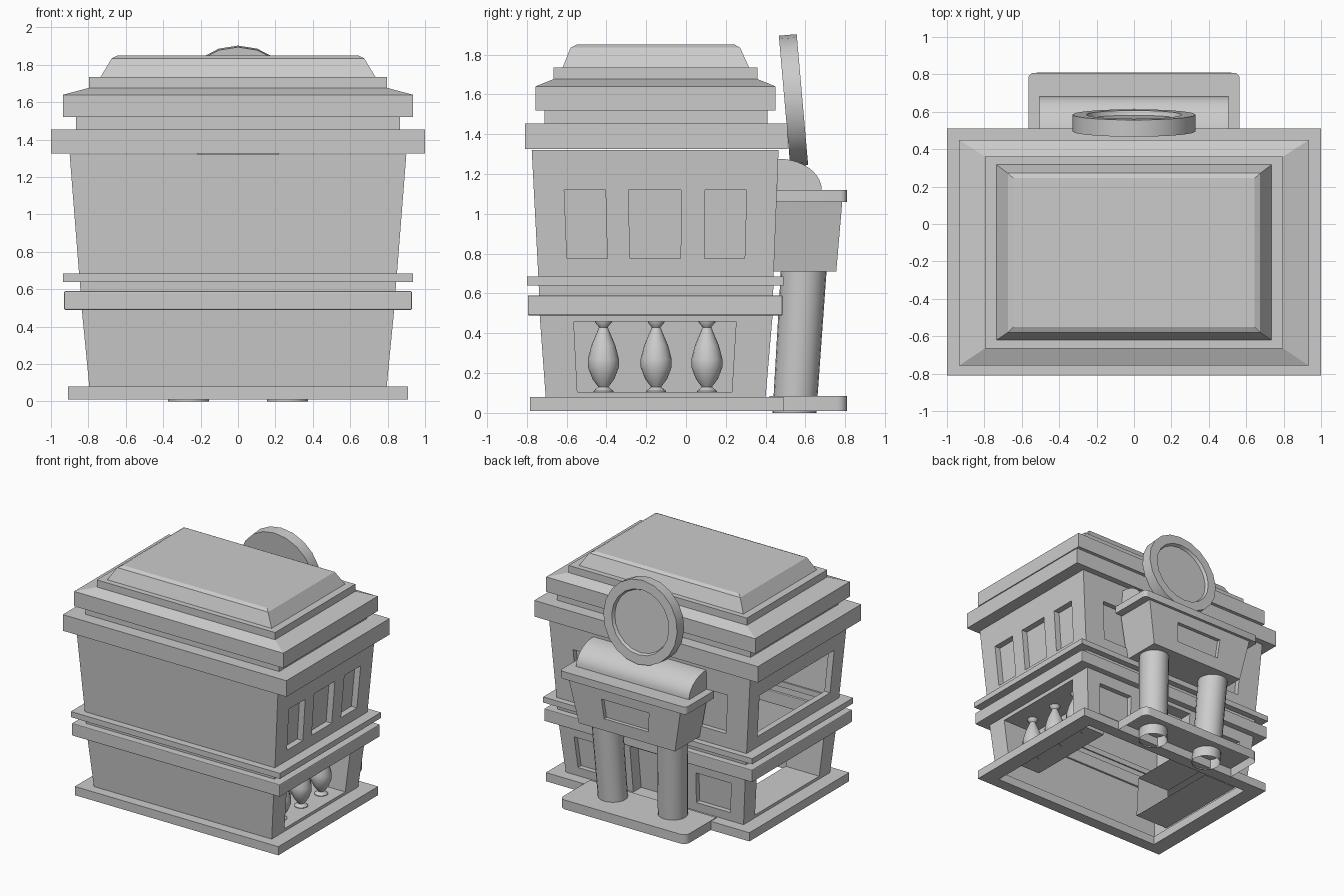
import bpy, bmesh, math
from mathutils import Matrix, Vector

if "Cube" in bpy.data.objects:
    bpy.data.objects.remove(bpy.data.objects["Cube"])


def finish(name, bm, smooth=False, bevel=0):
    bmesh.ops.remove_doubles(bm, verts=bm.verts, dist=1e-5)
    bmesh.ops.recalc_face_normals(bm, faces=bm.faces)
    me = bpy.data.meshes.new(name)
    bm.to_mesh(me)
    bm.free()
    ob = bpy.data.objects.new(name, me)
    bpy.context.collection.objects.link(ob)
    if bevel:
        m = ob.modifiers.new("bevel", "BEVEL")
        m.width, m.segments = bevel, 2
    if smooth:
        bpy.ops.object.select_all(action='DESELECT')
        bpy.context.view_layer.objects.active = ob
        ob.select_set(True)
        bpy.ops.object.shade_smooth_by_angle(angle=math.radians(40))
    return ob


def loft(name, rings, bottom=False, top=False, closed=False, bevel=0):
    """Skin rectangular rings given as (z, half width, y min, y max)."""
    bm = bmesh.new()
    loops = [[bm.verts.new(p) for p in ((-h, a, z), (h, a, z), (h, b, z), (-h, b, z))]
             for z, h, a, b in rings]
    pairs = list(zip(loops, loops[1:])) + ([(loops[-1], loops[0])] if closed else [])
    for lo, hi in pairs:
        for i in range(4):
            j = (i + 1) % 4
            bm.faces.new((lo[i], lo[j], hi[j], hi[i]))
    if bottom:
        bm.faces.new(loops[0][::-1])
    if top:
        bm.faces.new(loops[-1])
    return finish(name, bm, bevel=bevel)


def walls(name, lo, hi, holes, caps=False):
    """Four tapered walls; holes[side] = (u0, u1, z0, z1, depth, has_back)."""
    bm = bmesh.new()

    def point(side, u, z, d=0):
        t = (z - lo[0]) / (hi[0] - lo[0])
        h, a, b = (lo[k] + (hi[k] - lo[k]) * t for k in (1, 2, 3))
        c, r = (a + b) / 2, (b - a) / 2
        return {"right": (h - d, c + u * r, z), "left": (-h + d, c + u * r, z),
                "back": (u * h, b - d, z), "front": (u * h, a + d, z)}[side]

    def quad(*pts):
        bm.faces.new([bm.verts.new(p) for p in pts])

    for side in ("right", "left", "back", "front"):
        hs = holes.get(side, [])
        us = sorted({-1, 1, *(h[0] for h in hs), *(h[1] for h in hs)})
        zs = sorted({lo[0], hi[0], *(h[2] for h in hs), *(h[3] for h in hs)})
        for u0, u1 in zip(us, us[1:]):
            for z0, z1 in zip(zs, zs[1:]):
                u, z = (u0 + u1) / 2, (z0 + z1) / 2
                if not any(h[0] < u < h[1] and h[2] < z < h[3] for h in hs):
                    quad(*(point(side, *p) for p in ((u0, z0), (u1, z0), (u1, z1), (u0, z1))))
        for u0, u1, z0, z1, d, back in hs:
            cs = [(u0, z0), (u1, z0), (u1, z1), (u0, z1)]
            for p, q in zip(cs, cs[1:] + cs[:1]):
                quad(point(side, *p), point(side, *q), point(side, *q, d), point(side, *p, d))
            if back:
                quad(*(point(side, *p, d) for p in cs))
    if caps:
        for z in (lo[0], hi[0]):
            quad(*(point(s, u, z) for s, u in (("front", -1), ("front", 1), ("back", 1), ("back", -1))))
    return finish(name, bm)


def rounded_slab(name, z0, z1, hx, y0, y1, r, open_bottom=False):
    bm = bmesh.new()
    pts = [(-hx, y0), (hx, y0)]
    for sx, start in ((1, 0), (-1, 90)):
        for i in range(5):
            a = math.radians(start + 22.5 * i)
            pts.append((sx * (hx - r) + r * math.cos(a), y1 - r + r * math.sin(a)))
    lo = [bm.verts.new((x, y, z0)) for x, y in pts]
    hi = [bm.verts.new((x, y, z1)) for x, y in pts]
    for i in range(len(pts)):
        j = (i + 1) % len(pts)
        bm.faces.new((lo[i], lo[j], hi[j], hi[i]))
    bm.faces.new(hi)
    if not open_bottom:
        bm.faces.new(lo[::-1])
    return finish(name, bm, smooth=True)


def lathe(name, profile, segs, matrix):
    """Revolve (radius, height) points about z, then place."""
    bm = bmesh.new()
    vs = [bm.verts.new((r, 0, z)) for r, z in profile]
    es = [bm.edges.new(p) for p in zip(vs, vs[1:])]
    bmesh.ops.spin(bm, geom=vs + es, cent=(0, 0, 0), axis=(0, 0, 1),
                   angle=2 * math.pi, steps=segs)
    bmesh.ops.transform(bm, matrix=matrix, verts=bm.verts)
    return finish(name, bm, smooth=True)


# Hollow plinth ring
loft("plinth", [(.01, .78, -.69, .39), (.01, .91, -.785, .49),
                (.08, .91, -.785, .49), (.08, .78, -.69, .39)], closed=True)

# Lower storey: baluster niche, open side, back windows and doorway
walls("lower_walls", (.08, .795, -.705, .40), (.49, .835, -.735, .435), {
    "right": [(-.71, .69, .105, .46, .3, True)],
    "left": [(-.74, .74, .105, .46, .3, False)],
    "back": [(-.85, -.47, .15, .40, .04, True), (.47, .85, .15, .40, .04, True),
             (-.24, .24, .08, .46, .1, True)]})

# String courses between storeys
loft("lower_band", [(.49, .82, -.72, .42), (.49, .93, -.795, .485),
                    (.59, .93, -.795, .485), (.59, .82, -.72, .42)], closed=True, bevel=.006)
loft("band_neck", [(.59, .842, -.738, .436), (.64, .846, -.74, .44)])
loft("upper_band", [(.64, .83, -.73, .42), (.64, .935, -.80, .49),
                    (.685, .935, -.80, .49), (.685, .83, -.73, .42)], closed=True)

# Upper storey: three side windows, open side, back windows
walls("upper_walls", (.685, .85, -.742, .44), (1.32, .90, -.775, .465), {
    "right": [(a, b, .775, 1.12, .05, True) for a, b in ((-.75, -.41), (-.22, .21), (.41, .75))],
    "left": [(-.78, .78, .775, 1.12, .05, False)],
    "back": [(-.78, -.45, .8, 1.12, .04, True), (.45, .78, .8, 1.12, .04, True)]})

# Cornice and stepped roof
loft("cornice_and_roof", [
    (1.325, .90, -.77, .465), (1.325, 1, -.81, .51), (1.455, 1, -.81, .51),
    (1.455, .865, -.71, .41), (1.52, .865, -.71, .41),
    (1.52, .935, -.757, .45), (1.64, .935, -.757, .45), (1.677, .797, -.665, .36),
    (1.735, .797, -.665, .36), (1.735, .735, -.62, .317),
    (1.835, .675, -.58, .272), (1.85, .645, -.55, .245)], bottom=True, top=True)

# Balusters in the side niche
vase = [(0, .1), (.05, .1), (.05, .11), (.025, .13), (.055, .17), (.078, .23), (.078, .27),
        (.06, .34), (.03, .41), (.022, .43), (.042, .455), (.042, .46)]
for i, y in enumerate((-.415, -.15, .105)):
    lathe(f"baluster_{i}", vase, 16, Matrix.Translation((.67, y, 0)))

# Porch: base, leaning columns, block with sign recess, cap
rounded_slab("porch_base", .01, .085, .565, .42, .81, .05, open_bottom=True)
for side, s in (("left", -1), ("right", 1)):
    lean = Matrix.Identity(4)
    lean[0][2], lean[1][2] = s * .04, .065
    lathe(f"{side}_column", [(.11, 0), (.115, .72)], 20,
          Matrix.Translation((s * .265, .545, 0)) @ lean)
walls("porch_block", (.71, .43, .43, .755), (1.06, .5, .44, .785),
      {"back": [(-.44, .44, .81, .97, .03, True)]}, caps=True)
rounded_slab("porch_cap", 1.06, 1.12, .565, .45, .808, .03)

# Curved porch roof
bm = bmesh.new()
arc = [(.46, 1.12)] + [(.46 + .222 * math.sin(a), 1.12 + .157 * math.cos(a))
                       for a in (math.pi / 2 * i / 10 for i in range(11))]
face = bm.faces.new([bm.verts.new((-.505, y, z)) for y, z in arc])
ext = bmesh.ops.extrude_face_region(bm, geom=[face], use_keep_orig=True)
bmesh.ops.translate(bm, vec=(1.01, 0, 0),
                    verts=[g for g in ext["geom"] if isinstance(g, bmesh.types.BMVert)])
finish("porch_vault", bm, smooth=True)

# Round blank sign leaning back above the porch
lathe("round_sign", [(0, -.045), (.33, -.045), (.33, .045), (.255, .045), (.245, .02), (0, .02)], 20,
      Matrix.Translation((0, .54, 1.57)) @ Matrix.Rotation(math.radians(-85), 4, 'X')
      @ Matrix.Rotation(math.radians(90), 4, 'Z'))
